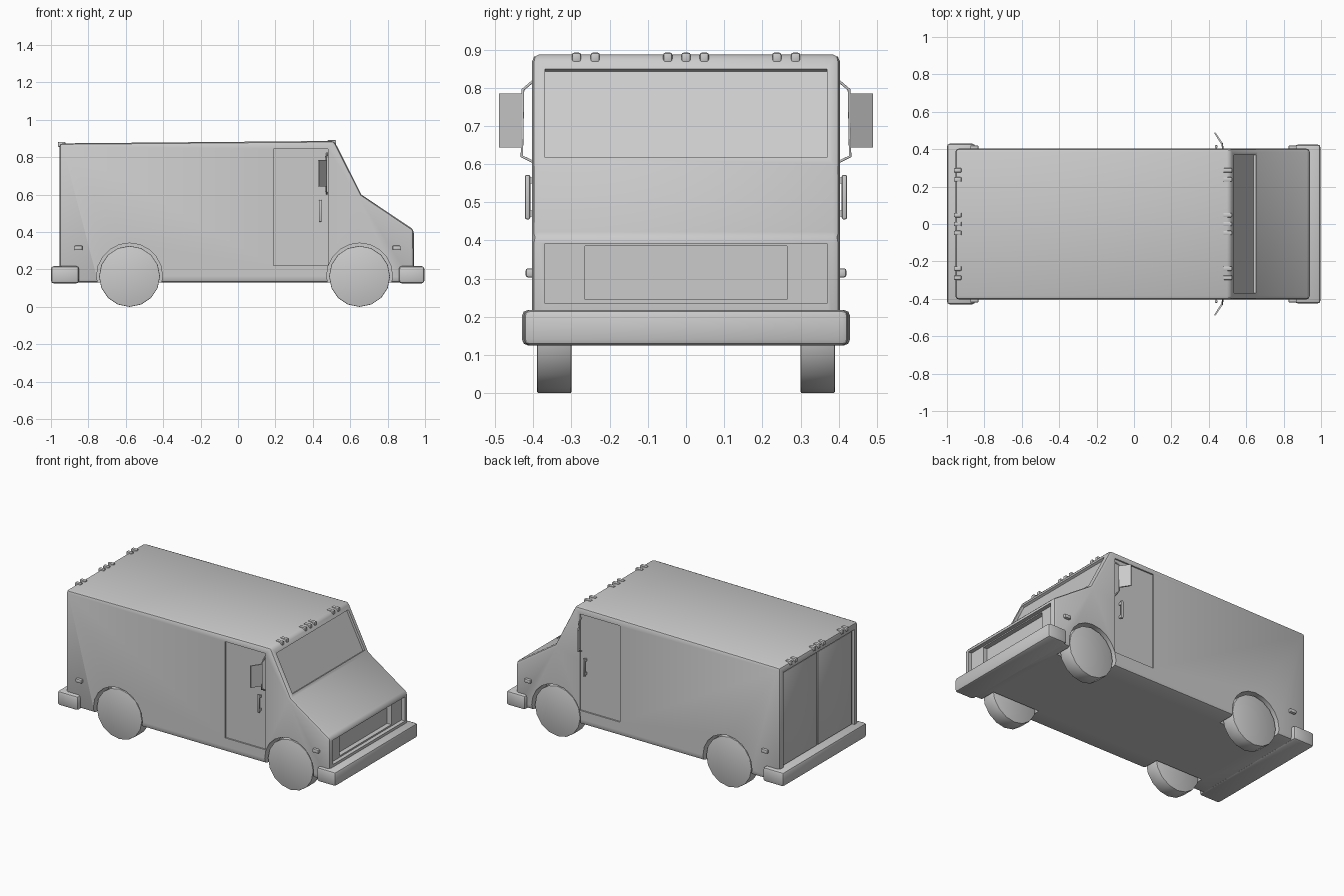
import bpy, bmesh, math
from mathutils import Matrix, Vector

if "Cube" in bpy.data.objects:
    bpy.data.objects.remove(bpy.data.objects["Cube"])


def finish(name, bm, bevel=0.0, segments=2):
    bmesh.ops.recalc_face_normals(bm, faces=bm.faces)
    me = bpy.data.meshes.new(name)
    bm.to_mesh(me)
    bm.free()
    ob = bpy.data.objects.new(name, me)
    bpy.context.collection.objects.link(ob)
    if bevel:
        m = ob.modifiers.new("bevel", 'BEVEL')
        m.width, m.segments = bevel, segments
        apply_mods(ob)
    return ob


def activate(ob):
    bpy.ops.object.select_all(action='DESELECT')
    ob.select_set(True)
    bpy.context.view_layer.objects.active = ob


def apply_mods(ob):
    activate(ob)
    for m in list(ob.modifiers):
        bpy.ops.object.modifier_apply(modifier=m.name)


def smooth(ob, angle=35):
    activate(ob)
    bpy.ops.object.shade_smooth_by_angle(angle=math.radians(angle))
    return ob


def box(name, x, y, z, bevel=0.0, tilt=0.0):
    """Box from (min, max) ranges, optionally tilted about y."""
    lo, hi = Vector((x[0], y[0], z[0])), Vector((x[1], y[1], z[1]))
    bm = bmesh.new()
    bmesh.ops.create_cube(bm, size=1, matrix=Matrix.Translation((lo + hi) / 2)
                          @ Matrix.Rotation(tilt, 4, 'Y') @ Matrix.Diagonal((*(hi - lo), 1)))
    return finish(name, bm, bevel)


def side(s, a, b):
    return tuple(sorted((s * a, s * b)))


def cylinder(name, x, y, z, r, n, bevel=0.0):
    bm = bmesh.new()
    bmesh.ops.create_cone(bm, cap_ends=True, segments=n, radius1=r, radius2=r, depth=y[1] - y[0],
                          matrix=Matrix.Translation((x, sum(y) / 2, z)) @ Matrix.Rotation(math.pi / 2, 4, 'X'))
    return finish(name, bm, bevel)


def cut(ob, cutter):
    m = ob.modifiers.new("cut", 'BOOLEAN')
    m.operation, m.object, m.solver = 'DIFFERENCE', cutter, 'EXACT'
    apply_mods(ob)
    bpy.data.objects.remove(cutter)


# van body: side profile extruded across the width
profile = [(-0.955, 0.13), (-0.955, 0.874), (0.515, 0.887), (0.66, 0.60), (0.94, 0.412), (0.94, 0.13)]
bm = bmesh.new()
face = bm.faces.new([bm.verts.new((x, -0.403, z)) for x, z in profile])
ext = bmesh.ops.extrude_face_region(bm, geom=[face])
bmesh.ops.translate(bm, vec=(0, 0.806, 0), verts=[v for v in ext['geom'] if isinstance(v, bmesh.types.BMVert)])
body = finish("van_body", bm, 0.018)

# windscreen, grille and rear door recesses
cut(body, box("cutter", (0.577, 0.617), (-0.37, 0.37), (0.605, 0.865), tilt=-math.atan2(0.145, 0.287)))
cut(body, box("cutter", (0.915, 1.0), (-0.37, 0.37), (0.235, 0.392)))
cut(body, box("cutter", (0.885, 1.0), (-0.265, 0.265), (0.245, 0.385)))
cut(body, box("cutter", (-1.0, -0.935), (-0.365, 0.365), (0.215, 0.835)))
for s in (-1, 1):
    # cab door recesses and wheel arches
    cut(body, box("cutter", (0.19, 0.48), side(s, 0.394, 0.5), (0.22, 0.845)))
    for x in (-0.58, 0.65):
        cut(body, cylinder("cutter", x, side(s, 0.285, 0.5), 0.165, 0.176, 20))
smooth(body)

# bumpers that wrap the corners
smooth(box("front_bumper", (0.86, 0.997), (-0.425, 0.425), (0.125, 0.218), 0.016))
smooth(box("rear_bumper", (-1.0, -0.85), (-0.43, 0.43), (0.125, 0.218), 0.016))

for s, label in ((-1, "right"), (1, "left")):
    # wheels
    for x, end in ((-0.58, "rear"), (0.65, "front")):
        smooth(cylinder(f"{end}_{label}_wheel", x, side(s, 0.30, 0.39), 0.163, 0.163, 16, 0.004))
    # side marker lamps
    for x, end in ((-0.853, "rear"), (0.848, "front")):
        smooth(box(f"{end}_{label}_side_lamp", (x - 0.022, x + 0.022), side(s, 0.395, 0.42), (0.303, 0.327), 0.006))
    # rear door panels with raised edges
    smooth(box(f"rear_{label}_door", (-0.945, -0.93), side(s, 0.004, 0.35), (0.222, 0.825), 0.004))
    # cab door handle
    smooth(box(f"{label}_door_handle", (0.432, 0.447), side(s, 0.408, 0.422), (0.455, 0.572), 0.005))
    for z in (0.47, 0.557):
        box(f"{label}_handle_mount", (0.435, 0.444), side(s, 0.39, 0.41), (z - 0.008, z + 0.008))
    # mirror bracket tube
    cu = bpy.data.curves.new(f"{label}_mirror_bracket", 'CURVE')
    cu.dimensions, cu.bevel_depth, cu.bevel_resolution = '3D', 0.004, 1
    sp = cu.splines.new('POLY')
    path = [(0.475, 0.395, 0.822), (0.472, 0.427, 0.795), (0.472, 0.43, 0.62), (0.475, 0.395, 0.603)]
    sp.points.add(len(path) - 1)
    for p, (x, y, z) in zip(sp.points, path):
        p.co = (x, s * y, z, 1)
    bpy.context.collection.objects.link(bpy.data.objects.new(cu.name, cu))
    # angled mirror plate
    bm = bmesh.new()
    plan = [(0.475, 0.43), (0.435, 0.49), (0.428, 0.487), (0.466, 0.427)]
    f = bm.faces.new([bm.verts.new((x, s * y, 0.643)) for x, y in plan])
    ext = bmesh.ops.extrude_face_region(bm, geom=[f])
    bmesh.ops.translate(bm, vec=(0, 0, 0.142), verts=[v for v in ext['geom'] if isinstance(v, bmesh.types.BMVert)])
    finish(f"{label}_mirror", bm)

# roof clearance lamps, front and rear
for y in (-0.287, -0.238, -0.048, 0, 0.048, 0.238, 0.287):
    smooth(box("front_roof_lamp", (0.477, 0.525), (y - 0.012, y + 0.012), (0.864, 0.892), 0.006))
    smooth(box("rear_roof_lamp", (-0.963, -0.922), (y - 0.012, y + 0.012), (0.855, 0.882), 0.006))
